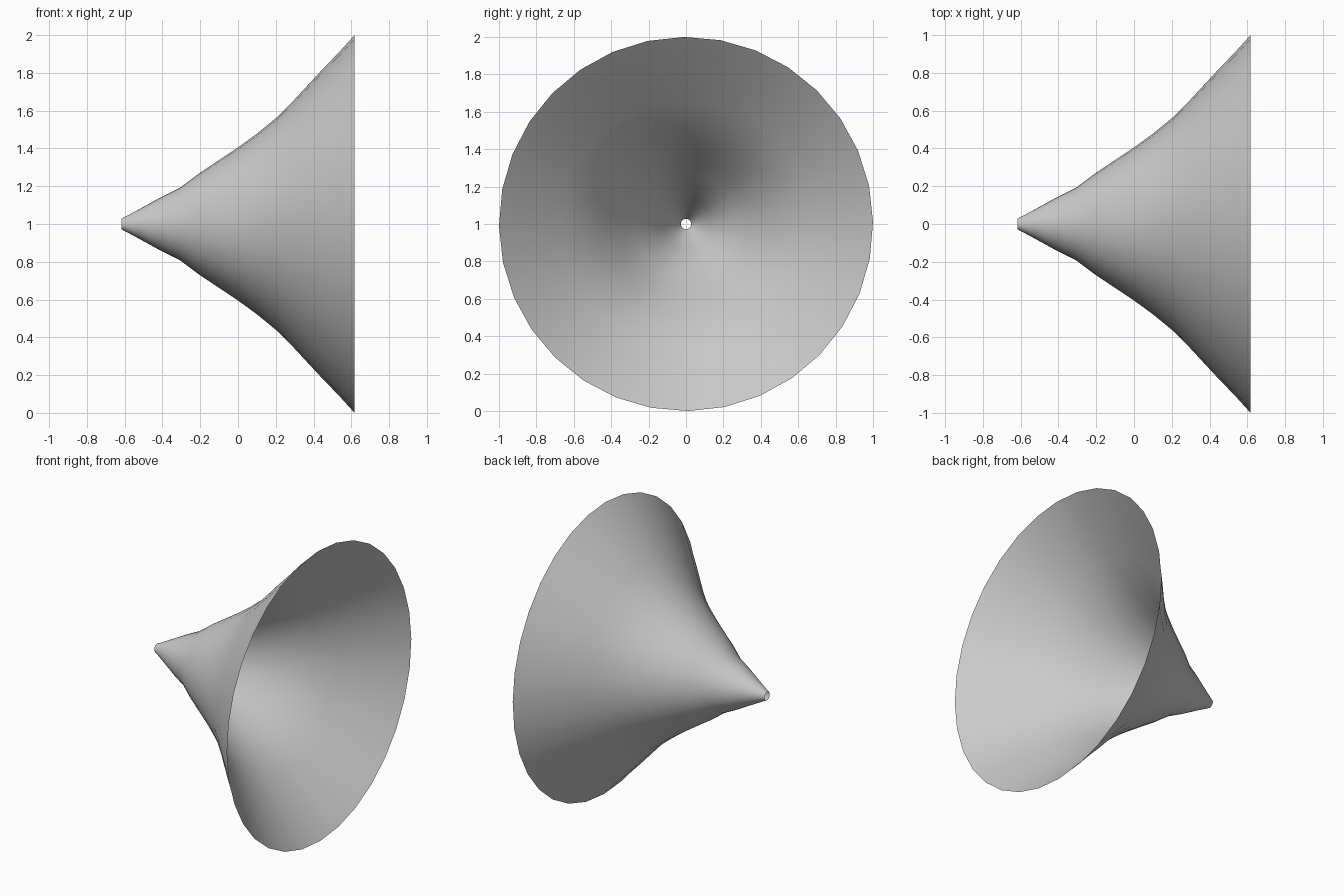
import bpy, bmesh
from math import cos, sin, pi, radians

if "Cube" in bpy.data.objects:
    bpy.data.objects.remove(bpy.data.objects["Cube"])

SIDES = 32
# horn profile: (x along axis, radius)
PROFILE = [(-0.617, 0.028), (-0.52, 0.08), (-0.415, 0.138), (-0.31, 0.19), (-0.2, 0.272),
           (-0.1, 0.338), (0.0, 0.405), (0.1, 0.478), (0.2, 0.56), (0.3, 0.66),
           (0.42, 0.79), (0.54, 0.915), (0.617, 1.0)]

bm = bmesh.new()
rings = []
for x, r in PROFILE:
    rings.append([bm.verts.new((x, r * cos(2 * pi * i / SIDES + radians(0.6)),
                                1 + r * sin(2 * pi * i / SIDES + radians(0.6))))
                  for i in range(SIDES)])

# open sheet between neighbouring rings
for a, b in zip(rings, rings[1:]):
    for i in range(SIDES):
        j = (i + 1) % SIDES
        bm.faces.new((a[i], a[j], b[j], b[i])).smooth = True
bmesh.ops.recalc_face_normals(bm, faces=bm.faces)

mesh = bpy.data.meshes.new("flared_horn")
bm.to_mesh(mesh)
bm.free()
horn = bpy.data.objects.new("flared_horn", mesh)
bpy.context.collection.objects.link(horn)
